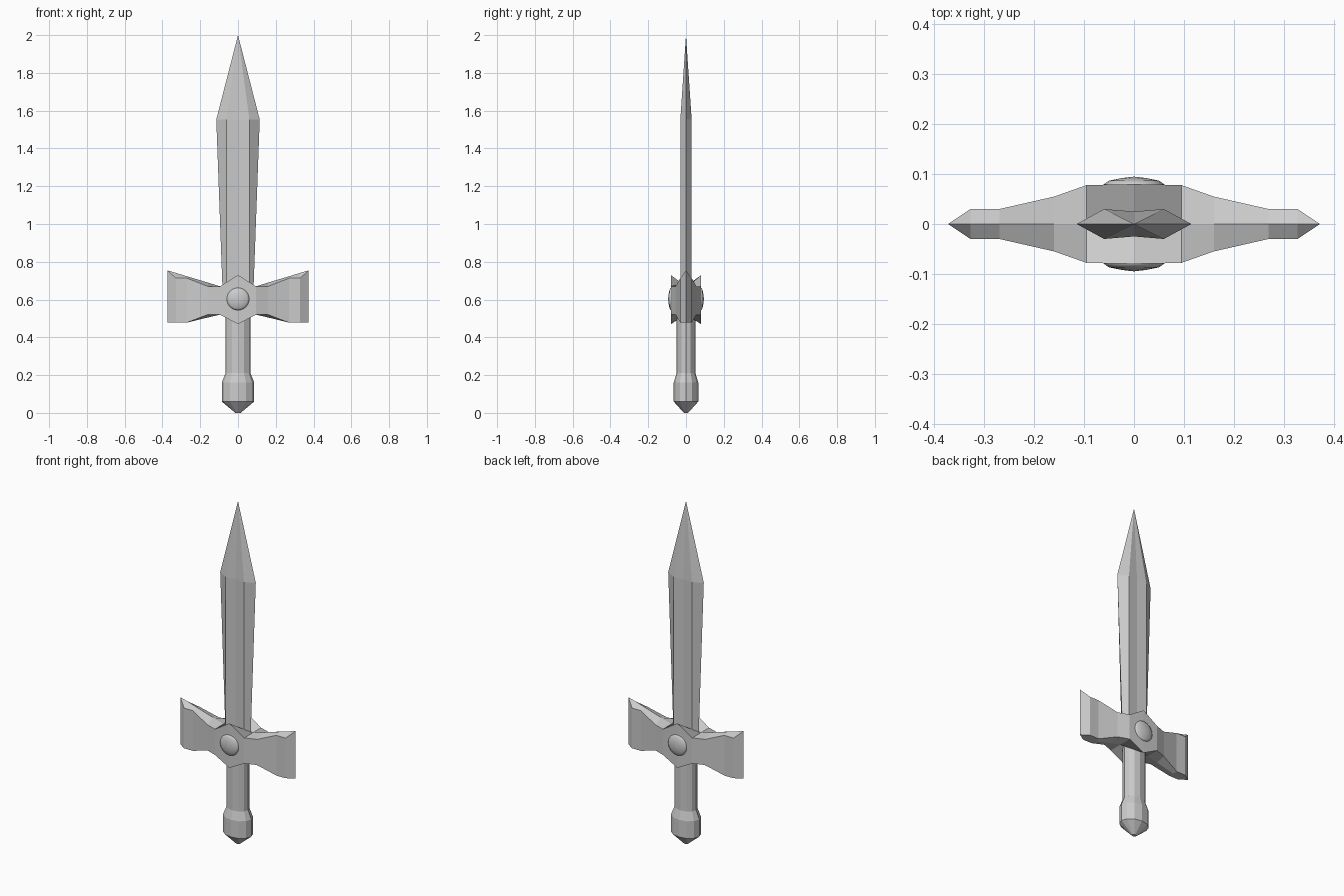
import bpy, bmesh
from math import cos, sin, pi

if "Cube" in bpy.data.objects:
    bpy.data.objects.remove(bpy.data.objects["Cube"])


def loft(name, rings):
    """Skin a list of matching closed rings and cap both ends."""
    bm = bmesh.new()
    loops = [[bm.verts.new(p) for p in ring] for ring in rings]
    n = len(loops[0])
    for a, b in zip(loops, loops[1:]):
        for i in range(n):
            j = (i + 1) % n
            bm.faces.new((a[i], a[j], b[j], b[i]))
    bm.faces.new(loops[0])
    bm.faces.new(loops[-1])
    bmesh.ops.remove_doubles(bm, verts=bm.verts, dist=0.0005)
    bmesh.ops.recalc_face_normals(bm, faces=bm.faces)
    mesh = bpy.data.meshes.new(name)
    bm.to_mesh(mesh)
    bm.free()
    ob = bpy.data.objects.new(name, mesh)
    bpy.context.collection.objects.link(ob)
    return ob


def ellipse(rx, ry, n):
    return [(rx * cos(2 * pi * i / n), ry * sin(2 * pi * i / n)) for i in range(n)]


# Blade: eight-point section with a shallow fuller, closing to a point
def blade_ring(edge, ridge, thick, fuller, z):
    return [(edge, 0, z), (ridge, thick, z), (0, fuller, z), (-ridge, thick, z),
            (-edge, 0, z), (-ridge, -thick, z), (0, -fuller, z), (ridge, -thick, z)]


loft("blade", [blade_ring(0.08, 0.06, 0.03, 0.025, 0.6),
               blade_ring(0.115, 0.06, 0.03, 0.025, 1.553),
               blade_ring(0.0002, 0.0001, 0.0001, 0.0001, 2.0)])

# Crossguard: x, half depth, face top, ridge top, face bottom, ridge bottom
stations = [(0, 0.08, 0.73, 0.66, 0.47, 0.53),
            (0.095, 0.078, 0.67, 0.67, 0.52, 0.52),
            (0.16, 0.055, 0.67, 0.69, 0.52, 0.505),
            (0.27, 0.03, 0.713, 0.723, 0.478, 0.478),
            (0.328, 0.03, 0.713, 0.741, 0.478, 0.478),
            (0.373, 0.0001, 0.754, 0.754, 0.478, 0.478)]


def guard_ring(s, side):
    x, y, zt, mt, zb, mb = s
    x *= side
    return [(x, -y, zt), (x, 0, mt), (x, y, zt), (x, y, zb), (x, 0, mb), (x, -y, zb)]


loft("crossguard", [guard_ring(s, -1) for s in reversed(stations)]
     + [guard_ring(s, 1) for s in stations[1:]])

# Grip and pommel: twelve-sided, slightly flattened
grip = [(0.066, 0.05, 0.57), (0.066, 0.05, 0.21), (0.086, 0.065, 0.16),
        (0.086, 0.065, 0.06), (0.014, 0.011, 0.0)]
loft("grip_and_pommel", [[(x, y, z) for x, y in ellipse(rx, ry, 12)] for rx, ry, z in grip])

# Domed studs on both faces of the guard
dome = [(0.06, 0.07), (0.06, 0.08), (0.05, 0.087), (0.025, 0.092), (0.0001, 0.095)]
for label, side in (("front", -1), ("back", 1)):
    stud = loft(label + "_stud", [[(x, side * y, 0.603 + z) for x, z in ellipse(r, r, 16)]
                                  for r, y in dome])
    for poly in stud.data.polygons:
        poly.use_smooth = True
